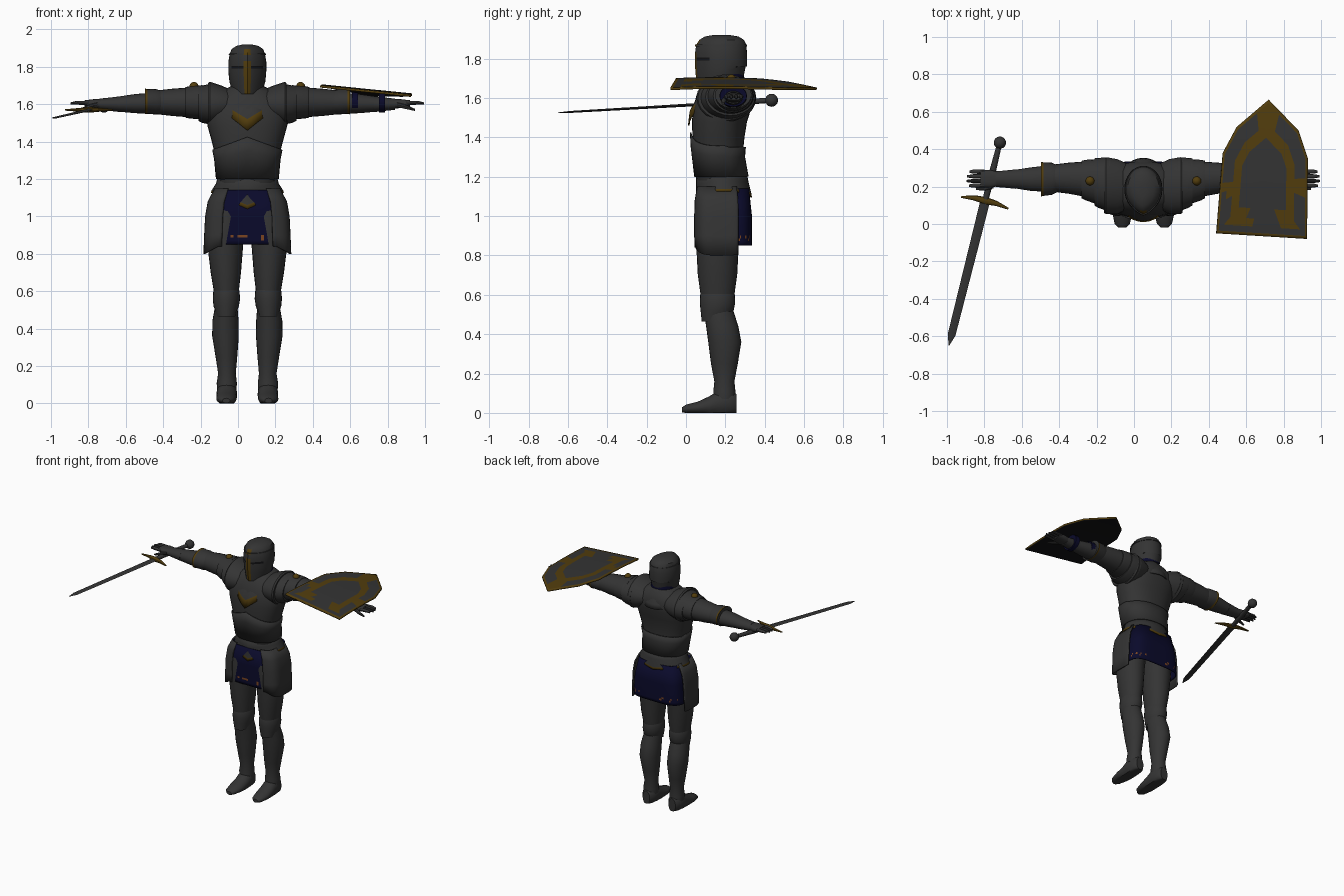
import bpy, bmesh, math, random
from mathutils import Vector

random.seed(4)
cube = bpy.data.objects.get("Cube")
if cube:
    bpy.data.objects.remove(cube)


def material(name, r, g, b, metal=0.0):
    m = bpy.data.materials.new(name)
    m.use_nodes = True
    m.diffuse_color = (r, g, b, 1)
    m.node_tree.nodes["Principled BSDF"].inputs["Base Color"].default_value = (r, g, b, 1)
    return m


steel = material("dark steel", .034, .034, .034)
gold = material("dull gold", .085, .047, .004)
black = material("near black", .006, .006, .007)
blue = material("navy cloth", .003, .003, .024)
orange = material("rust orange", .2, .06, .015)
PALETTE = [steel, gold, black, blue, orange]
STEEL, GOLD, BLACK, BLUE, ORANGE = range(len(PALETTE))
BODY_X = .05
made = []


def finish(name, bm, palette=PALETTE, shell=0):
    mesh = bpy.data.meshes.new(name)
    bm.to_mesh(mesh)
    bm.free()
    obj = bpy.data.objects.new(name, mesh)
    bpy.context.collection.objects.link(obj)
    for m in palette:
        mesh.materials.append(m)
    if shell:
        mod = obj.modifiers.new("thickness", "SOLIDIFY")
        mod.thickness = shell
    made.append(obj)
    return obj


def loft(name, axis, rings, color=STEEL, n=24, power=2, side=1, cx=BODY_X,
         bend=None, paint=None, caps=True, shell=0):
    """Skin rings of (position, centre u, centre v, radius u, radius v) along an axis."""
    bm = bmesh.new()
    k = "xyz".index(axis)
    local, rows = [], []
    for t, cu, cv, ru, rv in rings:
        pts = []
        for i in range(n):
            a = math.tau * i / n
            c, s = math.cos(a), math.sin(a)
            p = [cu + ru * math.copysign(abs(c) ** (2 / power), c),
                 cv + rv * math.copysign(abs(s) ** (2 / power), s)]
            p.insert(k, t)
            pts.append(Vector(bend(*p) if bend else p))
        local.append(pts)
        rows.append([bm.verts.new((cx + side * p.x, p.y, p.z)) for p in pts])
    for j in range(len(rows) - 1):
        for i in range(n):
            h = (i + 1) % n
            mid = (local[j][i] + local[j][h] + local[j + 1][i] + local[j + 1][h]) / 4
            index = paint(mid, j, math.tau * (i + .5) / n) if paint else color
            if index is not None:
                f = bm.faces.new((rows[j][i], rows[j][h], rows[j + 1][h], rows[j + 1][i]))
                f.material_index = index
    if caps:
        for row in (rows[0], rows[-1]):
            bm.faces.new(row).material_index = color
    bmesh.ops.delete(bm, geom=[v for v in bm.verts if not v.link_faces], context="VERTS")
    bmesh.ops.recalc_face_normals(bm, faces=bm.faces)
    return finish(name, bm, shell=shell)


def ball(name, x, y, z, r, color):
    bm = bmesh.new()
    bmesh.ops.create_uvsphere(bm, u_segments=16, v_segments=10, radius=r)
    bmesh.ops.translate(bm, verts=bm.verts, vec=(x, y, z))
    for f in bm.faces:
        f.material_index = color
    return finish(name, bm)


# Torso plates
loft("cuirass", "z", [(1.18, 0, .18, .155, .125), (1.3, 0, .162, .165, .125),
                      (1.4, 0, .165, .19, .132), (1.48, 0, .17, .212, .14),
                      (1.55, 0, .185, .225, .148), (1.62, 0, .195, .2, .14),
                      (1.67, 0, .2, .14, .115), (1.7, 0, .2, .08, .09)], n=32, power=2.3)


def waist_peak(x, y, z):
    return x, y, z + (z - 1.2) / .2 * .1 * max(0, 1 - abs(x) / .2) * (y < .2)


loft("waist_plate", "z", [(1.2, 0, .18, .16, .13), (1.3, 0, .162, .17, .13),
                          (1.35, 0, .162, .18, .134)], n=32, power=2.3,
     bend=waist_peak, caps=False, shell=.008)


def hem_dip(x, y, z):
    drop = .085 if y < .19 else .03
    return x, y, z - drop * max(0, 1 - abs(x) / .19) * min(1, (1.22 - z) / .09)


loft("fauld", "z", [(1.125, 0, .19, .195, .145), (1.138, 0, .19, .192, .143),
                    (1.18, 0, .185, .168, .134), (1.22, 0, .18, .157, .128)], n=32,
     bend=hem_dip, paint=lambda c, j, a: GOLD if j == 0 else STEEL, caps=False, shell=.008)


def bib_dip(x, y, z):
    return x, y, z - .11 * max(0, 1 - abs(x) / .14) * (y < .18) * (1.72 - z) / .15


loft("gorget", "z", [(1.57, 0, .182, .145, .172), (1.605, 0, .182, .135, .165),
                     (1.66, 0, .19, .105, .125), (1.71, 0, .2, .08, .09)], n=32,
     bend=bib_dip, caps=False, shell=.008,
     paint=lambda c, j, a: GOLD if j == 0 and c.y < .16 else STEEL)
loft("neck_cloth", "z", [(1.66, 0, .2, .09, .1), (1.74, 0, .2, .085, .09)], BLUE)


# Helmet with nasal strip and eye slits
def helm_shape(x, y, z):
    if y < .185:
        y -= .018 * max(0, 1 - abs(x) / .06)
    elif z < 1.75:
        z += .06 * (y - .185) / .12
    return x, y, z


def helm_paint(c, j, a):
    front = c.y < .19
    if front and abs(c.x) < .013 and (c.z < 1.83 or 1.86 < c.z < 1.9):
        return GOLD
    return BLACK if j == 3 and front and abs(c.x) < .088 else STEEL


loft("helmet", "z", [(1.655, 0, .185, .078, .108), (1.72, 0, .187, .096, .12),
                     (1.76, 0, .187, .1, .123), (1.79, 0, .187, .102, .124),
                     (1.805, 0, .187, .102, .124), (1.83, 0, .187, .101, .123),
                     (1.87, 0, .188, .094, .118), (1.895, 0, .19, .084, .104),
                     (1.912, 0, .19, .058, .076), (1.92, 0, .19, .02, .03)],
     n=32, bend=helm_shape, paint=helm_paint)
loft("helmet_brow_band", "z", [(1.862, 0, .187, .1, .124), (1.872, 0, .187, .098, .122)],
     n=32, bend=helm_shape, paint=helm_paint)


# Cloth skirt with worn hem, and the side plates over it
def hem_paint(c, j, a):
    return ORANGE if j in (1, 2) and random.random() < .13 else BLUE


loft("cloth_skirt", "z", [(.85, 0, .192, .205, .143), (.872, 0, .192, .204, .143),
                          (.886, 0, .192, .203, .143), (.9, 0, .192, .202, .143),
                          (1.0, 0, .192, .195, .143), (1.14, 0, .185, .165, .135)],
     n=96, power=4, paint=hem_paint, caps=False, shell=.006)


def tasset_part(c, j, a):
    return STEEL if abs(math.cos(a)) > .36 and math.sin(a) < .37 else None


def tasset_cut(x, y, z):
    return x, y, z + (.04 if z < .85 else 0) * min(1, max(0, (.235 - abs(x)) / .08))


loft("tassets", "z", [(.8, 0, .182, .235, .142), (.9, 0, .182, .231, .145),
                      (1.0, 0, .182, .226, .145), (1.08, 0, .182, .212, .142),
                      (1.15, 0, .182, .175, .13)], n=72, power=4,
     bend=tasset_cut, paint=tasset_part, caps=False, shell=.01)

# Limbs, built once for each side
for side, label in ((1, "left"), (-1, "right")):
    def part(name, axis, rings, color=STEEL, **more):
        return loft(label + "_" + name, axis, rings, color, side=side, **more)

    part("thigh_plate", "z", [(.58, .112, .16, .064, .083), (.7, .115, .16, .081, .1),
                              (.85, .118, .16, .096, .108), (1.0, .11, .165, .1, .118),
                              (1.12, .09, .17, .08, .1)])
    part("knee_cop", "z", [(.485, .113, .15, .055, .07), (.52, .113, .158, .068, .084),
                           (.56, .112, .16, .073, .09), (.6, .112, .16, .07, .088),
                           (.615, .112, .16, .064, .083)],
         bend=lambda x, y, z: (x, y, z - (.02 if y < .12 and z < .51 else 0)))
    part("greave", "z", [(.07, .11, .195, .052, .056), (.11, .11, .195, .054, .056),
                         (.16, .109, .195, .047, .051), (.25, .112, .195, .058, .068),
                         (.36, .117, .197, .071, .084), (.44, .117, .184, .07, .082),
                         (.52, .113, .165, .06, .075)])
    part("boot", "y", [(-.02, .113, .015, .02, .013), (0, .113, .02, .04, .022),
                       (.06, .112, .025, .054, .032), (.12, .11, .035, .054, .05),
                       (.17, .11, .05, .055, .068), (.23, .11, .05, .05, .065),
                       (.257, .11, .045, .03, .05)],
         bend=lambda x, y, z: (x, y, max(z, 0)))
    # Shoulder plates, stepping down towards the elbow
    part("shoulder_guard", "x", [(.08, .2, 1.6, .12, .075), (.14, .2, 1.6, .147, .1),
                                 (.2, .205, 1.6, .152, .12), (.21, .205, 1.6, .145, .113)])
    part("upper_lame", "x", [(.18, .21, 1.6, .145, .112), (.24, .22, 1.6, .134, .1),
                             (.262, .225, 1.605, .126, .094)])
    part("lower_lame", "x", [(.24, .225, 1.61, .122, .092), (.31, .235, 1.61, .108, .086),
                             (.33, .238, 1.61, .1, .082)])
    part("arm_plate", "x", [(.28, .238, 1.61, .098, .082), (.4, .245, 1.61, .083, .073),
                            (.5, .245, 1.61, .07, .062)])
    part("elbow_cop", "x", [(.46, .243, 1.61, .072, .062), (.49, .242, 1.613, .086, .068),
                            (.535, .24, 1.615, .09, .066), (.548, .24, 1.615, .093, .069)],
         paint=lambda c, j, a: GOLD if j == 2 else STEEL)
    part("vambrace", "x", [(.52, .242, 1.605, .07, .056), (.6, .24, 1.603, .063, .051),
                           (.71, .24, 1.6, .046, .038)])
    part("gauntlet_cuff", "x", [(.68, .24, 1.6, .052, .042), (.75, .24, 1.6, .045, .034),
                                (.79, .24, 1.6, .042, .03)])
    part("palm", "x", [(.77, .24, 1.602, .036, .026), (.82, .242, 1.603, .048, .024),
                       (.87, .243, 1.605, .046, .016)], power=2.6)
    for f in range(4):
        y = .205 + f * .025
        tip = .95 - .012 * abs(f - 1.4)
        part("finger_%d" % (f + 1), "x", [(.85, y, 1.606, .012, .012),
                                          (.91, y, 1.608, .011, .011),
                                          (tip, y, 1.604, .006, .006)], n=10)
    part("thumb", "x", [(.8, .205, 1.598, .014, .014), (.85, .19, 1.585, .012, .012),
                        (.895, .188, 1.57, .006, .006)], n=10)
    ball(label + "_shoulder_stud", BODY_X + side * .285, .23, 1.695, .024, GOLD)

# Forearm straps behind the shield
for i, x in enumerate((.575, .72)):
    loft("shield_strap_%d" % (i + 1), "x", [(x - .016, .24, 1.61, .07, .055),
                                            (x + .016, .24, 1.61, .068, .054)], BLUE)

# Shield: scaled copies of one outline, coloured ring by ring
corners = [Vector(p) for p in ((.44, -.05), (.925, -.08), (.93, .35), (.88, .5),
                               (.72, .665), (.55, .52), (.475, .38))]
outline = [a.lerp(b, i / 8) for a, b in zip(corners, corners[1:] + corners[:1])
           for i in range(8)]
middle = Vector((.69, .24))
scales = (.05, .3, .52, .7, .84, .95, 1)


def shield_color(c, ring):
    dx = abs(c.x - middle.x)
    rim = ring == len(scales) - 2
    band = ring == 2 and (c.y > .07 or dx > .07)
    tip = c.y > .5 and abs(c.x - .715) < .05 and ring > 2
    clasp = ring > 2 and dx > .16 and .15 < c.y < .24
    foot = ring == 3 and c.y < .06 and .07 < dx < .18
    return GOLD if rim or band or tip or clasp or foot else STEEL


bm = bmesh.new()
rows = []
for s in scales:
    row = []
    for p in outline:
        q = middle.lerp(p, s)
        z = 1.662 - .1 * (q.x - middle.x) + .02 * (1 - ((q.y - .18) / .42) ** 2)
        row.append(bm.verts.new((q.x, q.y, z)))
    rows.append(row)
bm.faces.new(rows[0])
for j in range(len(rows) - 1):
    for i in range(len(outline)):
        h = (i + 1) % len(outline)
        f = bm.faces.new((rows[j][i], rows[j + 1][i], rows[j + 1][h], rows[j][h]))
        f.material_index = shield_color(f.calc_center_median(), j)
shield = finish("shield", bm, (steel, gold, black), shell=.012)
shield.modifiers["thickness"].material_offset = BLACK

# Sword, built pointing forward and then turned into the hand
sword = [
    loft("sword_blade", "y", [(-.8, 0, 0, .002, .001), (-.74, 0, 0, .021, .005),
                              (0, 0, 0, .026, .008)], n=4, cx=0),
    loft("sword_guard", "x", [(-.13, -.012, 0, .005, .004), (-.06, 0, 0, .014, .01),
                              (0, 0, 0, .02, .016), (.06, 0, 0, .014, .01),
                              (.13, -.012, 0, .005, .004)], GOLD, n=10, cx=0),
    loft("sword_grip", "y", [(0, 0, 0, .016, .014), (.15, 0, 0, .018, .016),
                             (.3, 0, 0, .014, .013)], n=12, cx=0),
    ball("sword_pommel", 0, .32, 0, .033, STEEL)]
for obj in sword:
    obj.location = (-.795, .125, 1.57)
    obj.rotation_euler = (.056, 0, -.246)

# Smooth shading with crisp plate edges
bpy.ops.object.select_all(action="DESELECT")
for obj in made:
    obj.select_set(True)
bpy.context.view_layer.objects.active = made[0]
bpy.ops.object.shade_smooth_by_angle(angle=math.radians(35))
